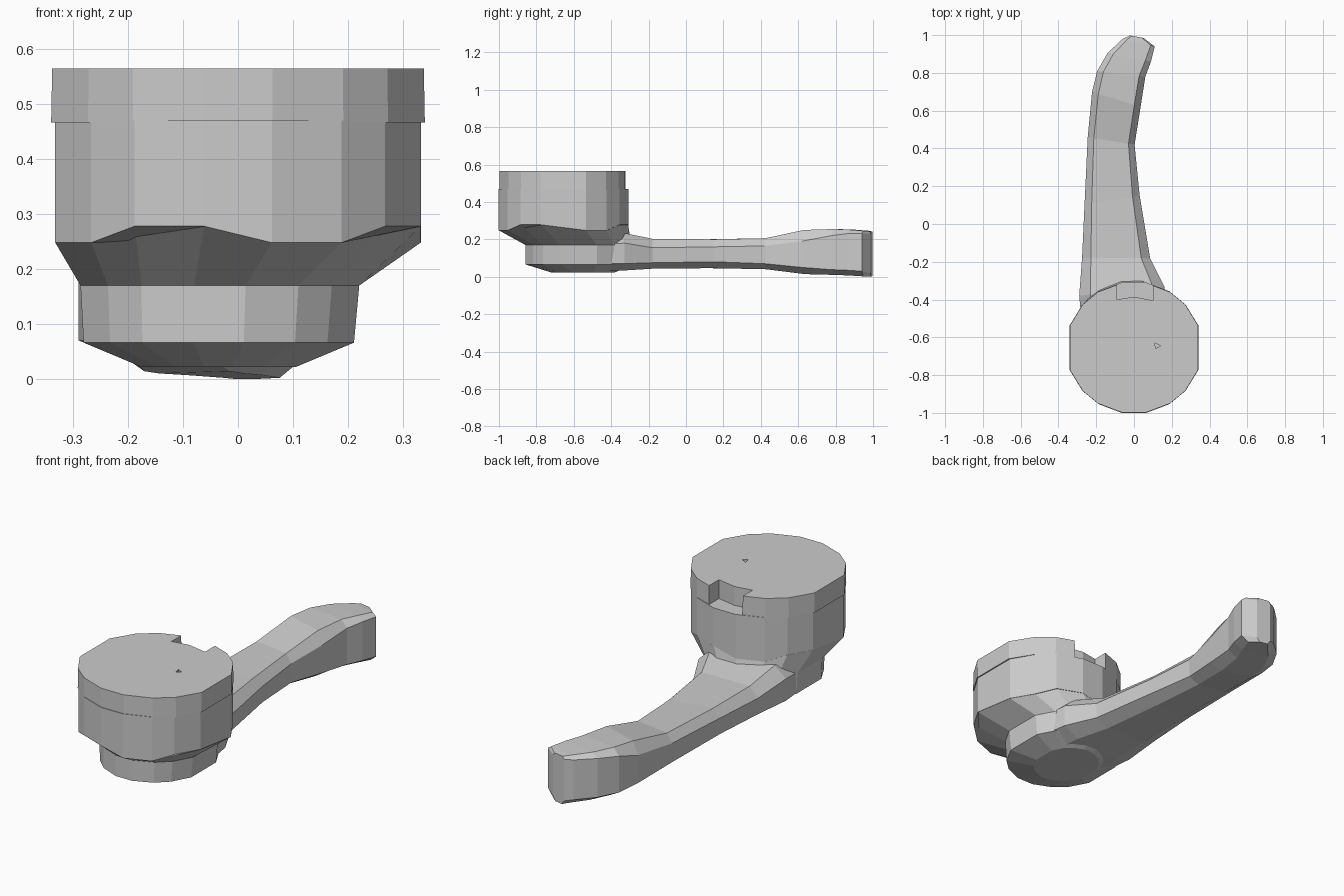
import bpy, bmesh
from math import cos, sin, radians

if "Cube" in bpy.data.objects:
    bpy.data.objects.remove(bpy.data.objects["Cube"])

QUAD = [20, 41, 58, 80]
ANGLES = QUAD + [180 - a for a in reversed(QUAD)] + [180 + a for a in QUAD] + [360 - a for a in reversed(QUAD)]


def ring(cx, cy, rx, ry, z, wave=0.0):
    """16-point uneven ellipse; wave lifts every other pair of points."""
    return [(cx + rx * cos(radians(a)), cy + ry * sin(radians(a)), z + wave * (i // 2 % 2))
            for i, a in enumerate(ANGLES)]


def loft(name, rings):
    """Skin a list of equal-length rings and cap both ends."""
    bm = bmesh.new()
    rows = [[bm.verts.new(p) for p in r] for r in rings]
    n = len(rows[0])
    for a, b in zip(rows, rows[1:]):
        for i in range(n):
            j = (i + 1) % n
            bm.faces.new((a[i], a[j], b[j], b[i]))
    bm.faces.new(rows[0])
    bm.faces.new(rows[-1])
    bmesh.ops.recalc_face_normals(bm, faces=bm.faces)
    mesh = bpy.data.meshes.new(name)
    bm.to_mesh(mesh)
    bm.free()
    obj = bpy.data.objects.new(name, mesh)
    bpy.context.collection.objects.link(obj)
    return obj


def cut(obj, name, outline, z0, z1):
    """Subtract a vertical prism from obj."""
    cutter = loft(name, [[(x, y, z) for x, y in outline] for z in (z0, z1)])
    cutter.hide_render = True
    mod = obj.modifiers.new(name, 'BOOLEAN')
    mod.operation = 'DIFFERENCE'
    mod.solver = 'EXACT'
    mod.object = cutter
    bpy.context.view_layer.objects.active = obj
    bpy.ops.object.modifier_apply(modifier=name)
    bpy.data.objects.remove(cutter)


# Drum: wavy lower rim, plain wall
loft("drum", [ring(0, -0.655, 0.355, 0.352, 0.248, 0.03),
              ring(0, -0.655, 0.355, 0.352, 0.47)])

# Lid band with a back notch and a small triangular pit
lid = loft("lid", [ring(0, -0.655, 0.362, 0.348, 0.467),
                   ring(0, -0.655, 0.360, 0.348, 0.565)])
cut(lid, "notch_cutter", [(-0.09, -0.2), (-0.09, -0.40), (0, -0.385), (0.10, -0.405), (0.10, -0.2)], 0.4, 0.7)
cut(lid, "pit_cutter", [(0.11, -0.63), (0.115, -0.66), (0.14, -0.645)], 0.5, 0.6)

# Base: chamfered foot, upright wall, flare up to the drum rim
loft("base", [ring(-0.035, -0.55, 0.15, 0.17, 0.022),
              ring(-0.035, -0.575, 0.262, 0.288, 0.066),
              ring(-0.033, -0.575, 0.27, 0.288, 0.17),
              ring(0, -0.655, 0.354, 0.351, 0.248, 0.03)])

# Handle stations: left x, y, right x, y, then top, shoulder, lower edge and bottom heights
STATIONS = [
    (-0.27, -0.60, 0.20, -0.60, 0.21, 0.16, 0.07, 0.025),
    (-0.29, -0.38, 0.16, -0.33, 0.235, 0.18, 0.07, 0.033),
    (-0.275, -0.18, 0.085, -0.18, 0.203, 0.155, 0.075, 0.043),
    (-0.262, 0.10, 0.03, 0.15, 0.200, 0.16, 0.08, 0.046),
    (-0.245, 0.46, 0.003, 0.42, 0.206, 0.165, 0.07, 0.04),
    (-0.222, 0.70, 0.035, 0.62, 0.250, 0.19, 0.05, 0.014),
    (-0.195, 0.81, 0.06, 0.78, 0.255, 0.22, 0.038, 0.010),
    (-0.14, 0.905, 0.09, 0.86, 0.252, 0.23, 0.035, 0.007),
    (-0.06, 0.98, 0.11, 0.94, 0.246, 0.23, 0.03, 0.002),
    (-0.02, 0.998, 0.05, 0.985, 0.242, 0.23, 0.02, 0.0),
]


def section(lx, ly, rx, ry, top, shoulder, low, bottom):
    prof = [(0, low), (0, shoulder), (0.13, top), (0.87, top),
            (1, shoulder), (1, low), (0.8, bottom), (0.2, bottom)]
    return [(lx + t * (rx - lx), ly + t * (ry - ly), z) for t, z in prof]


loft("handle", [section(*s) for s in STATIONS])
